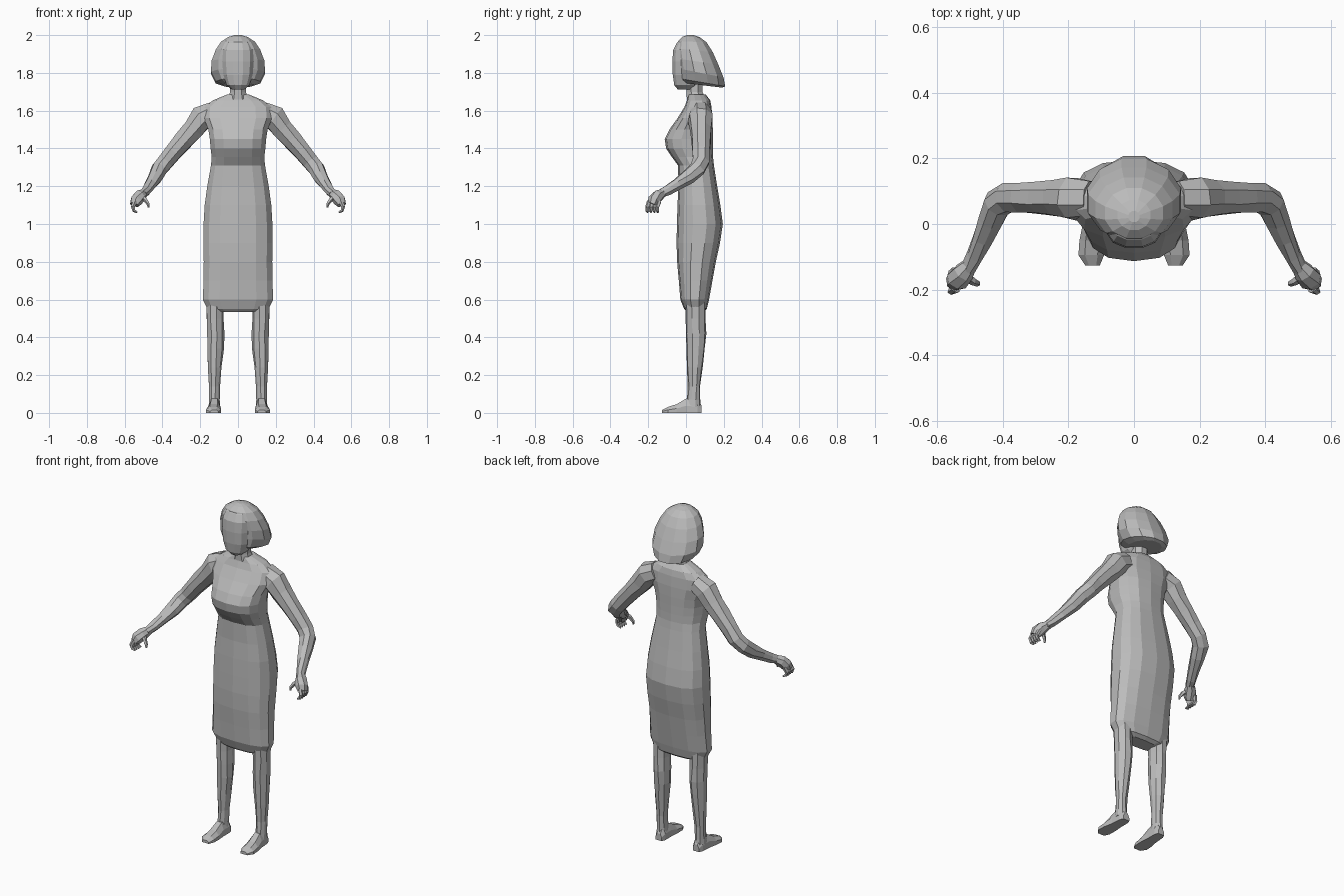
import bpy, bmesh, math, random
from mathutils import Vector

random.seed(4)
grey = bpy.data.materials.new("plain grey")
grey.diffuse_color = (0.5, 0.5, 0.5, 1)


def loft(name, rings, mirror=False, jitter=0.0):
    """Skin a list of equal-length point rings and cap both ends."""
    bm = bmesh.new()
    loops = []
    for ring in rings:
        loops.append([bm.verts.new(Vector(p) + Vector([random.uniform(-jitter, jitter) for _ in range(3)]))
                      for p in ring])
    n = len(loops[0])
    for a, b in zip(loops, loops[1:]):
        for i in range(n):
            j = (i + 1) % n
            bm.faces.new((a[i], a[j], b[j], b[i]))
    bm.faces.new(loops[0][::-1])
    bm.faces.new(loops[-1])
    bmesh.ops.recalc_face_normals(bm, faces=bm.faces)
    me = bpy.data.meshes.new(name)
    bm.to_mesh(me)
    bm.free()
    me.materials.append(grey)
    ob = bpy.data.objects.new(name, me)
    bpy.context.collection.objects.link(ob)
    if mirror:
        m = ob.modifiers.new("mirror", 'MIRROR')
        m.use_axis = (True, False, False)
        m.use_mirror_merge = False
    return ob


def section(z, hw, yf, yb, x=0.0, n=14, e=0.8, tilt=0.0):
    """Level rounded section; tilt lowers the back and raises the front."""
    pts = []
    for i in range(n):
        a = 2 * math.pi * (i + 0.5) / n
        c, s = math.cos(a), math.sin(a)
        px = math.copysign(abs(c) ** e, c) * hw
        py = math.copysign(abs(s) ** e, s) * (yb - yf) / 2
        pts.append((x + px, (yf + yb) / 2 + py, z - tilt * py))
    return pts


def tube(name, path, n=8, jitter=0.0):
    """Mirrored limb: path holds (x, y, z, radius)."""
    P = [Vector(p[:3]) for p in path]
    rings = []
    for i, p in enumerate(P):
        d = (P[min(i + 1, len(P) - 1)] - P[max(i - 1, 0)]).normalized()
        u = d.cross(Vector((0.3, 1, 0.2))).normalized()
        v = d.cross(u)
        rings.append([p + path[i][3] * (u * math.cos(2 * math.pi * k / n) + v * math.sin(2 * math.pi * k / n))
                      for k in range(n)])
    return loft(name, rings, True, jitter)


# Dress with bust, waist, hips and tucked hem: (z, half width, front, back)
body = [(0.535, 0.125, 0.005, 0.09), (0.55, 0.165, -0.01, 0.11), (0.60, 0.19, -0.03, 0.122),
        (0.70, 0.186, -0.038, 0.14), (0.80, 0.185, -0.047, 0.158), (0.90, 0.186, -0.05, 0.18),
        (1.00, 0.186, -0.048, 0.195), (1.10, 0.18, -0.045, 0.182), (1.20, 0.166, -0.04, 0.165),
        (1.31, 0.146, -0.042, 0.148), (1.355, 0.142, -0.075, 0.143), (1.40, 0.148, -0.105, 0.142),
        (1.45, 0.152, -0.113, 0.142), (1.50, 0.16, -0.088, 0.142), (1.56, 0.185, -0.045, 0.14),
        (1.62, 0.18, -0.008, 0.135), (1.655, 0.135, 0.005, 0.128), (1.685, 0.06, 0.012, 0.105)]
rings = [section(*b) for b in body]
# Narrow the back of the upper body and hips so the bust stays broad
loft("dress", rings)

# Neck
loft("neck", [section(z, w, f, b, n=8, e=1) for z, w, f, b in
              [(1.66, 0.06, 0.0, 0.11), (1.70, 0.045, 0.0, 0.09), (1.78, 0.045, 0.0, 0.09)]])

# Face
loft("face", [section(z, w, f, 0.06, n=12, e=0.85) for z, w, f in
              [(1.712, 0.035, -0.045), (1.735, 0.062, -0.064), (1.79, 0.08, -0.072), (1.86, 0.086, -0.074),
               (1.92, 0.084, -0.07), (1.96, 0.068, -0.05), (1.985, 0.04, -0.02)]])

# Bobbed hair flaring down and back
loft("hair", [section(z, w, f, b, n=12, e=1, tilt=t) for z, w, f, b, t in
              [(1.735, 0.085, -0.03, 0.195, 0.12), (1.75, 0.122, -0.048, 0.212, 0.17),
               (1.80, 0.148, -0.05, 0.203, 0.2), (1.86, 0.145, -0.052, 0.175, 0.15),
               (1.92, 0.122, -0.056, 0.145, 0.1), (1.965, 0.092, -0.045, 0.112, 0.05),
               (1.99, 0.052, -0.02, 0.075, 0.02), (2.0, 0.018, 0.005, 0.04, 0)]])

# Legs
loft("leg", [section(z, w, f, b, x, n=9, e=1) for z, w, f, b, x in
             [(0.62, 0.05, -0.005, 0.105, 0.122), (0.50, 0.046, -0.002, 0.105, 0.121),
              (0.42, 0.046, -0.002, 0.108, 0.119), (0.34, 0.045, 0.0, 0.10, 0.119),
              (0.24, 0.037, 0.005, 0.088, 0.123), (0.14, 0.03, 0.01, 0.076, 0.125),
              (0.07, 0.03, 0.005, 0.076, 0.126), (0.03, 0.03, -0.01, 0.08, 0.126)]], True, 0.002)

# Feet, lofted from heel to toe: (y, half width, height, x)
foot = []
for y, w, h, x in [(0.082, 0.02, 0.04, 0.122), (0.06, 0.029, 0.075, 0.123), (0.0, 0.031, 0.075, 0.125),
                   (-0.05, 0.038, 0.046, 0.128), (-0.095, 0.039, 0.032, 0.13), (-0.126, 0.022, 0.016, 0.126)]:
    foot.append([(x - w, y, 0), (x + w, y, 0), (x + w, y, h * 0.5),
                 (x + w * 0.5, y, h), (x - w * 0.5, y, h), (x - w, y, h * 0.5)])
loft("foot", foot, True)

# Arms bent forward at the elbow
tube("arm", [(0.13, 0.075, 1.595, 0.058), (0.19, 0.078, 1.563, 0.068), (0.235, 0.08, 1.505, 0.06),
             (0.285, 0.08, 1.448, 0.053), (0.34, 0.08, 1.385, 0.048), (0.385, 0.08, 1.33, 0.046),
             (0.415, 0.06, 1.292, 0.046), (0.437, 0.01, 1.25, 0.041), (0.46, -0.045, 1.212, 0.033),
             (0.485, -0.10, 1.178, 0.026), (0.505, -0.135, 1.158, 0.025)], 8, 0.003)

# Hands: palm, curled fingers and thumb
tube("palm", [(0.495, -0.12, 1.165, 0.022), (0.518, -0.148, 1.148, 0.033), (0.538, -0.17, 1.125, 0.034),
              (0.547, -0.18, 1.102, 0.027)], 7, 0.002)
for i in range(4):
    y = -0.205 + 0.018 * i
    tube("finger_%d" % (i + 1), [(0.545, y + 0.01, 1.12, 0.012), (0.557, y, 1.09, 0.011),
                                 (0.55, y, 1.07, 0.009), (0.533, y + 0.002, 1.062, 0.005)], 5)
tube("thumb", [(0.515, -0.155, 1.145, 0.016), (0.49, -0.175, 1.128, 0.012), (0.475, -0.182, 1.105, 0.009),
               (0.473, -0.184, 1.088, 0.005)], 5)
